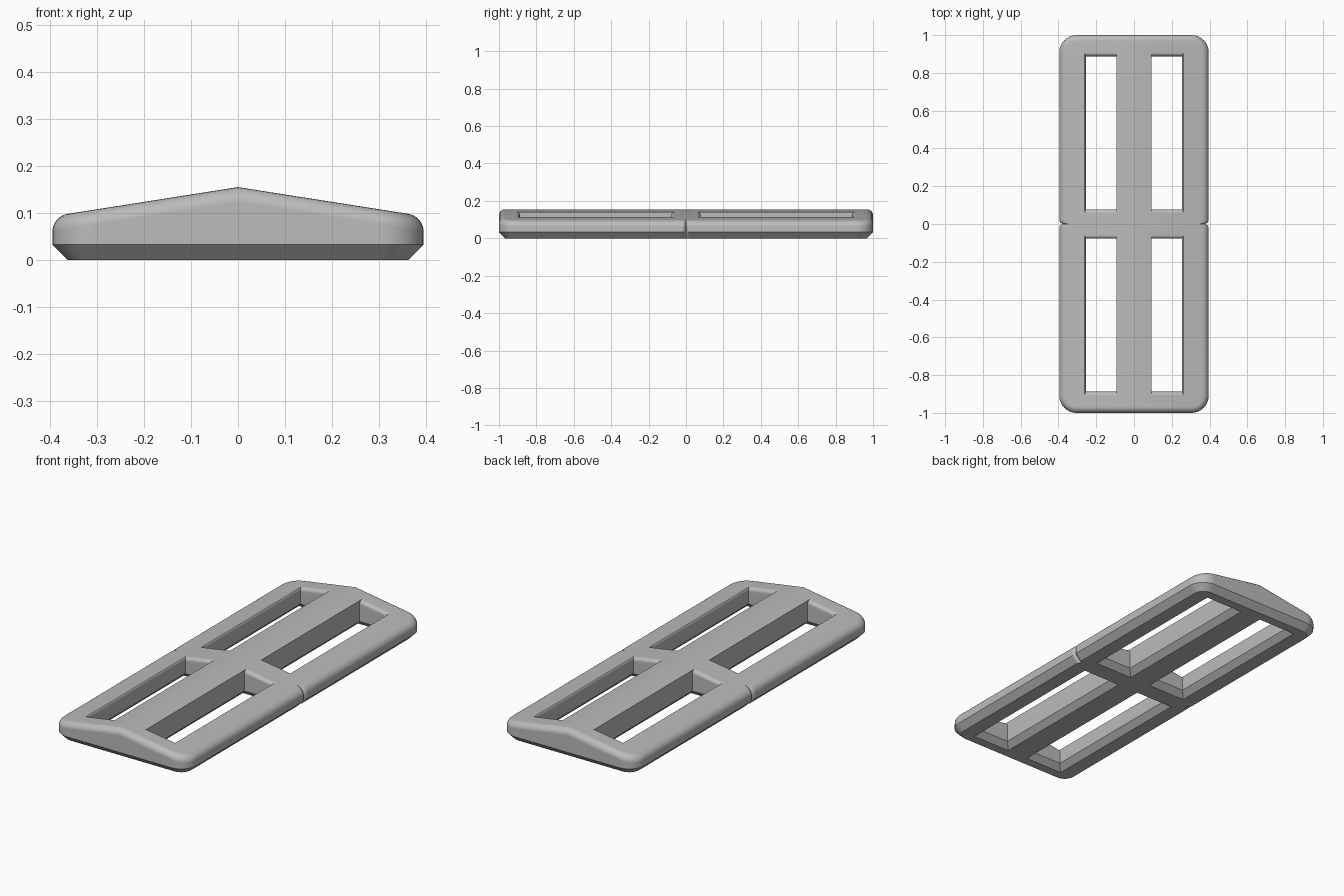
import bpy, bmesh
from math import sin, cos, pi

cube = bpy.data.objects.get("Cube")
if cube:
    bpy.data.objects.remove(cube, do_unlink=True)

HALF_W, HALF_L = 0.395, 1.0
CORNER, NOTCH = 0.09, 0.022
CHAMFER, FILLET, STEPS = 0.033, 0.032, 6
HOLE_X, HOLE_Y = (0.092, 0.255), (0.078, 0.888)


def roof(x):
    return 0.155 - 0.157 * x


def outline(inset):
    """Quarter of the outer edge, from the ridge end to the waist notch."""
    pts = [(0, HALF_L - inset)]
    r = CORNER - inset
    for i in range(9):
        a = pi / 2 * (1 - i / 8)
        pts.append((HALF_W - CORNER + r * cos(a), HALF_L - CORNER + r * sin(a)))
    for i in range(5):
        a = pi / 2 * i / 4
        pts.append((HALF_W - inset - NOTCH * (1 - cos(a)), NOTCH * (1 - sin(a))))
    return pts


def window(inner, outer, ends):
    """Rectangular opening widened on each side."""
    x0, x1 = HOLE_X[0] - inner, HOLE_X[1] + outer
    y0, y1 = HOLE_Y[0] - ends, HOLE_Y[1] + ends
    return [(x0, y0), (x1, y0), (x1, y1), (x0, y1)]


def skin(bm, rows, closed):
    """Join successive rows of points with quads."""
    rows = [[bm.verts.new(p) for p in row] for row in rows]
    n = len(rows[0])
    for low, high in zip(rows, rows[1:]):
        for i in range(n if closed else n - 1):
            j = (i + 1) % n
            bm.faces.new((low[i], low[j], high[j], high[i]))
    return rows


def edge_loop(bm, verts):
    edges = []
    for a, b in zip(verts, verts[1:] + verts[:1]):
        edges.append(bm.edges.get((a, b)) or bm.edges.new((a, b)))
    return edges


bm = bmesh.new()

# Chamfered underside and upright wall, then the rounded top edge
outer_rows = [[(x, y, 0) for x, y in outline(CHAMFER)],
              [(x, y, CHAMFER) for x, y in outline(0)]]
hole_rows = [[(x, y, 0) for x, y in window(0.03, 0.03, 0.03)],
             [(x, y, 0.03) for x, y in window(0, 0, 0)]]
for i in range(STEPS + 1):
    a = pi / 2 * i / STEPS
    d, drop = FILLET * (1 - cos(a)), FILLET * (1 - sin(a))
    outer_rows.append([(x, y, roof(x) - drop) for x, y in outline(d)])
    hole_rows.append([(x, y, roof(x) - drop * 0.6)
                      for x, y in window(0, d * 0.25, d * 0.6)])
outer = skin(bm, outer_rows, False)
hole = skin(bm, hole_rows, True)

# Sloped top and flat bottom around the window
for k, z in ((-1, roof(0)), (0, 0)):
    centre = bm.verts.new((0, 0, z))
    edges = edge_loop(bm, outer[k] + [centre]) + edge_loop(bm, hole[k])
    bmesh.ops.triangle_fill(bm, edges=edges, use_beauty=True, normal=(0, 0, 1))

# Mirror the quarter into the whole frame
for axis in "XY":
    geom = bm.verts[:] + bm.edges[:] + bm.faces[:]
    bmesh.ops.mirror(bm, geom=geom, axis=axis, merge_dist=0.0001)
bmesh.ops.remove_doubles(bm, verts=bm.verts[:], dist=0.0001)
bmesh.ops.recalc_face_normals(bm, faces=bm.faces[:])

mesh = bpy.data.meshes.new("window_frame")
bm.to_mesh(mesh)
bm.free()
frame = bpy.data.objects.new("window_frame", mesh)
bpy.context.collection.objects.link(frame)

# Single grey material
grey = bpy.data.materials.new("plain_grey")
grey.use_nodes = True
colour = (0.5, 0.5, 0.5, 1)
grey.diffuse_color = colour
grey.node_tree.nodes["Principled BSDF"].inputs["Base Color"].default_value = colour
mesh.materials.append(grey)

# Smooth the rounded edges, keep the broad faces flat
bpy.ops.object.select_all(action="DESELECT")
frame.select_set(True)
bpy.context.view_layer.objects.active = frame
bpy.ops.object.shade_smooth_by_angle(angle=pi / 6)
weighted = frame.modifiers.new("flat_faces", "WEIGHTED_NORMAL")
weighted.keep_sharp = True
